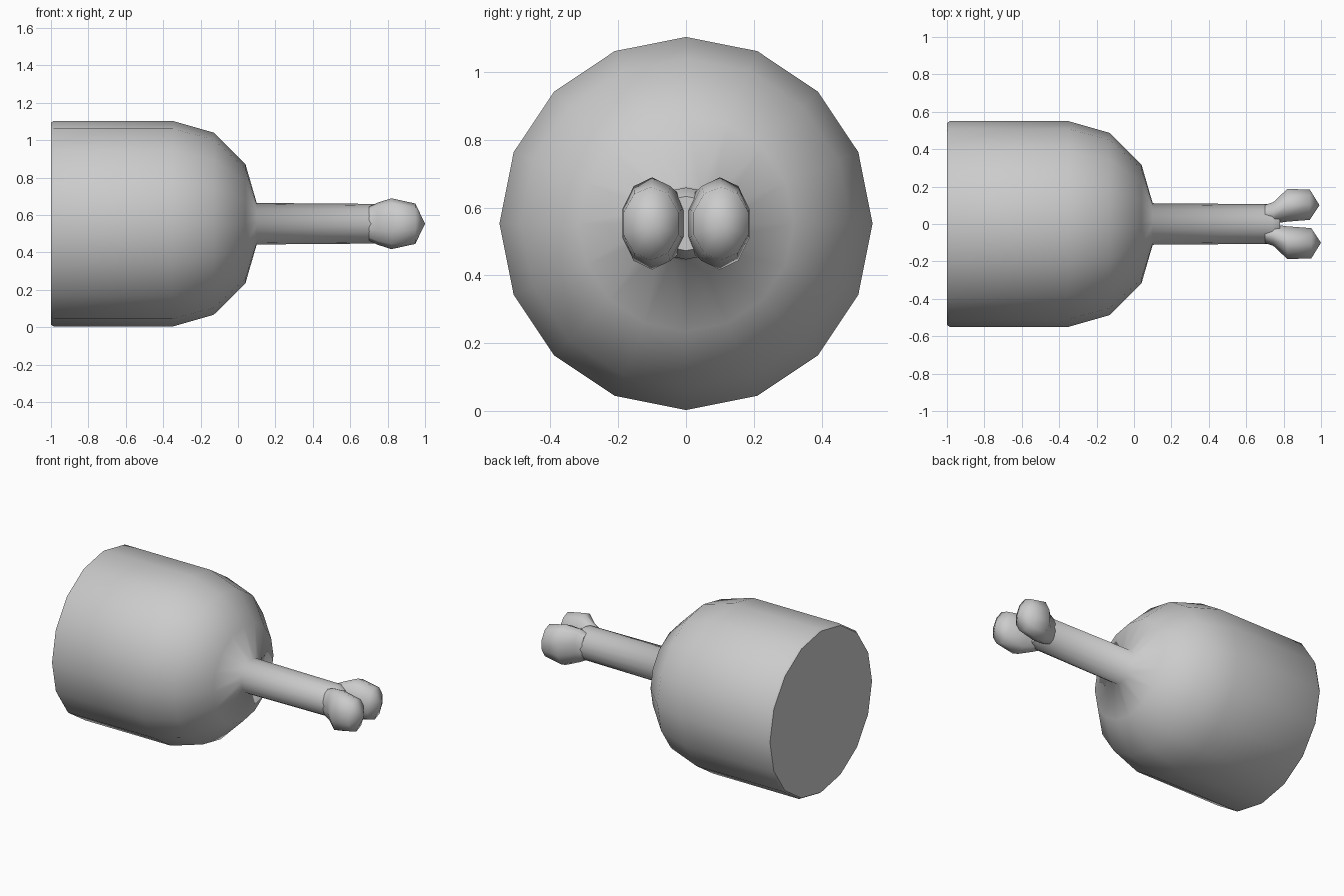
import bpy, bmesh
from math import sin, cos, tau, radians

if "Cube" in bpy.data.objects:
    bpy.data.objects.remove(bpy.data.objects["Cube"])

CZ = 0.553  # height of the long axis


def loft(name, rings, sides, tip=None):
    """Skin elliptical rings (x, y centre, y radius, z radius) along x."""
    bm = bmesh.new()
    loops = []
    for x, cy, ry, rz in rings:
        loops.append([bm.verts.new((x, cy + ry * sin(tau * i / sides),
                                    CZ + rz * cos(tau * i / sides)))
                      for i in range(sides)])
    for a, b in zip(loops, loops[1:]):
        for i in range(sides):
            j = (i + 1) % sides
            bm.faces.new((a[i], a[j], b[j], b[i]))
    caps = [bm.faces.new(loops[0])]
    if tip:
        t = bm.verts.new((tip[0], tip[1], CZ))
        for i in range(sides):
            bm.faces.new((loops[-1][i], loops[-1][(i + 1) % sides], t))
    else:
        caps.append(bm.faces.new(loops[-1]))
    for f in bm.faces:
        f.smooth = f not in caps
    # keep the flat end caps crisp
    for f in caps:
        for e in f.edges:
            e.smooth = False
    bmesh.ops.recalc_face_normals(bm, faces=bm.faces)
    me = bpy.data.meshes.new(name)
    bm.to_mesh(me)
    bm.free()
    ob = bpy.data.objects.new(name, me)
    bpy.context.collection.objects.link(ob)
    return ob


# Meat body flowing into the bone shaft
profile = [(-1.0, 0.54), (-0.985, 0.55), (-0.35, 0.55), (-0.13, 0.487),
           (0.04, 0.318), (0.10, 0.111), (0.74, 0.106), (0.78, 0.08)]
loft("meat_and_bone_shaft", [(x, 0, r, r) for x, r in profile], 16)

# Two knuckles at the bone end, slightly offset from each other
for name, s, dx in (("bone_knuckle_back", 1, 0.0), ("bone_knuckle_front", -1, 0.008)):
    rings = [(0.70, s * 0.052, 0.053, 0.09),
             (0.745, s * 0.06, 0.06, 0.112),
             (0.82, s * 0.1, 0.092, 0.136),
             (0.94 + dx, s * 0.103, 0.085, 0.108)]
    loft(name, rings, 10, tip=(0.992 + dx, s * 0.1))
